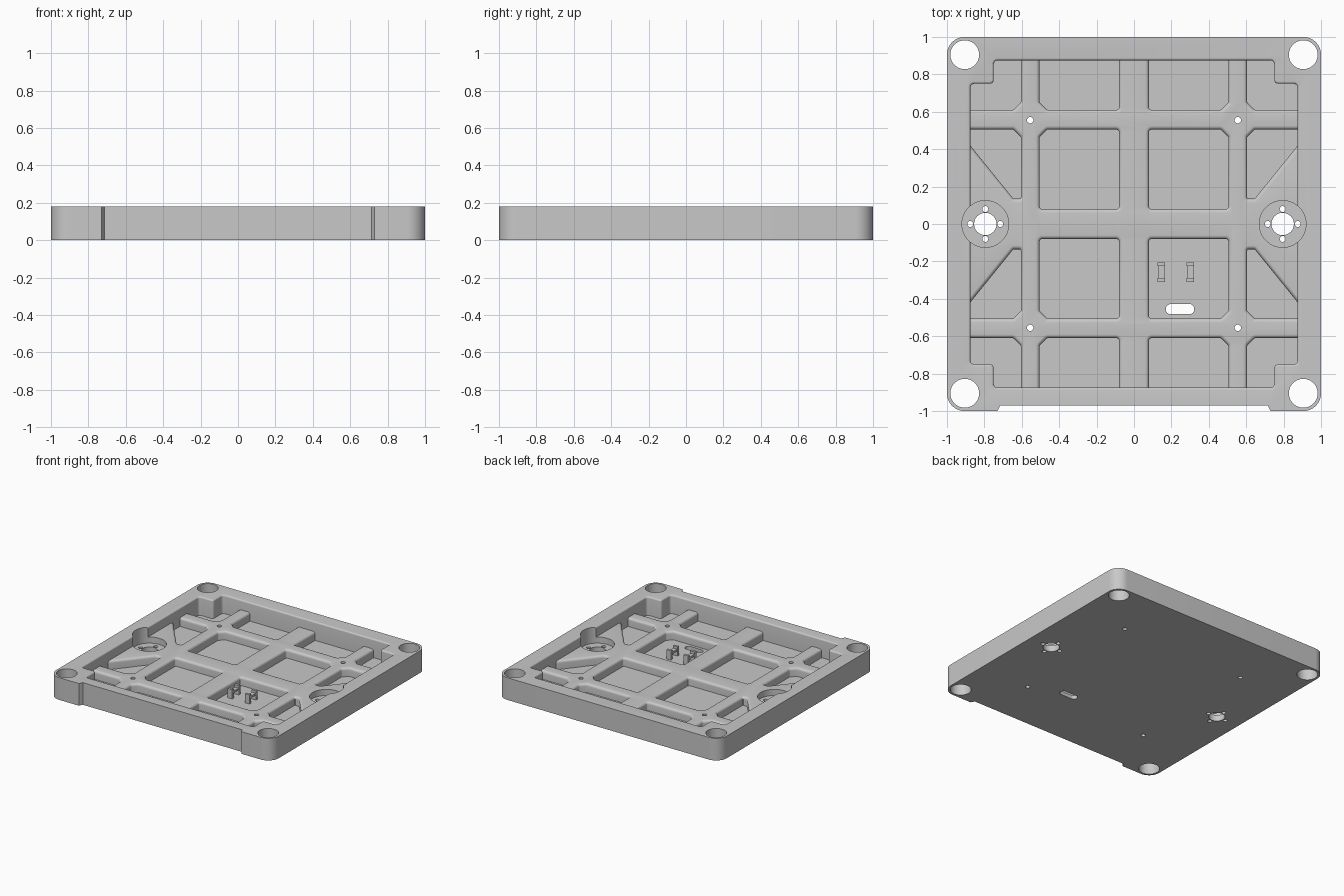
import bpy, bmesh, math
from mathutils import Vector

cube = bpy.data.objects.get("Cube")
if cube:
    bpy.data.objects.remove(cube, do_unlink=True)

TOP, RIB, FLOOR, ROUND = 0.18, 0.10, 0.03, 0.02

grey = bpy.data.materials.new("plain_grey")
grey.use_nodes = True
grey.diffuse_color = (0.58, 0.58, 0.58, 1)
grey.node_tree.nodes["Principled BSDF"].inputs["Base Color"].default_value = grey.diffuse_color


def rounded(points, radius, steps=4):
    """Round each corner of a closed outline with a tangent arc."""
    out, n = [], len(points)
    for i in range(n):
        p = Vector(points[i])
        a = (Vector(points[i - 1]) - p).normalized()
        b = (Vector(points[(i + 1) % n]) - p).normalized()
        half = a.angle(b) / 2
        centre = p + (a + b).normalized() * radius / math.sin(half)
        start = p + a * radius / math.tan(half) - centre
        end = p + b * radius / math.tan(half) - centre
        for k in range(steps + 1):
            out.append(centre + start.lerp(end, k / steps).normalized() * radius)
    return out


def grow(points, amount):
    """Offset a counter-clockwise outline outwards with mitred corners."""
    out, n = [], len(points)
    for i, p in enumerate(points):
        a = (p - points[i - 1]).normalized()
        b = (points[(i + 1) % n] - p).normalized()
        na, nb = Vector((a.y, -a.x)), Vector((b.y, -b.x))
        out.append(p + (na + nb) * amount / (1 + na.dot(nb)))
    return out


def circle(x, y, r, n=32):
    return [Vector((x + r * math.cos(math.tau * i / n),
                    y + r * math.sin(math.tau * i / n))) for i in range(n)]


def solid(name, rings, hidden=False):
    """Skin a stack of (outline, height) rings into a closed solid."""
    bm = bmesh.new()
    loops = [[bm.verts.new((p.x, p.y, z)) for p in pts] for pts, z in rings]
    n = len(loops[0])
    bm.faces.new(loops[0][::-1])
    bm.faces.new(loops[-1])
    for low, high in zip(loops, loops[1:]):
        for i in range(n):
            j = (i + 1) % n
            bm.faces.new((low[i], low[j], high[j], high[i]))
    bmesh.ops.recalc_face_normals(bm, faces=bm.faces)
    mesh = bpy.data.meshes.new(name)
    bm.to_mesh(mesh)
    bm.free()
    mesh.materials.append(grey)
    ob = bpy.data.objects.new(name, mesh)
    bpy.context.collection.objects.link(ob)
    ob.hide_render = hidden
    return ob


def prism(name, pts, z0, z1, hidden=False):
    return solid(name, [(pts, z0), (pts, z1)], hidden)


def flared(name, pts, z0, top, r):
    """Cutter whose mouth leaves a rounded-over edge at the given height."""
    rings = [(pts, z0)]
    for k in range(6):
        t = math.pi / 2 * k / 5
        rings.append((grow(pts, r * (1 - math.cos(t))), top - r + r * math.sin(t)))
    rings.append((rings[-1][0], top + 0.05))
    return solid(name, rings, True)


def mirrored(pts, sx, sy):
    out = [Vector((p[0] * sx, p[1] * sy)) for p in pts]
    return out[::-1] if sx * sy < 0 else out


def cut(target, cutters):
    for c in cutters:
        m = target.modifiers.new(c.name, 'BOOLEAN')
        m.operation, m.object, m.solver = 'DIFFERENCE', c, 'EXACT'
    bpy.context.view_layer.objects.active = target
    for name in [m.name for m in target.modifiers]:
        bpy.ops.object.modifier_apply(modifier=name)


QUADS = [(1, 1), (-1, 1), (-1, -1), (1, -1)]

# Outer frame: rounded corners and a shallow step along the front
body = []
for i, (sx, sy) in enumerate(QUADS):
    for k in range(13):
        a = math.pi / 2 * (i + k / 12)
        body.append(Vector((sx * 0.905 + 0.095 * math.cos(a), sy * 0.905 + 0.095 * math.sin(a))))
    if (sx, sy) == (-1, -1):
        body += [Vector(p) for p in ((-0.73, -1), (-0.715, -0.97), (0.715, -0.97), (0.73, -1))]
frame = prism("tray_frame", body, 0, TOP)

# Main recess with notched corners
recess = []
for sx, sy in QUADS:
    recess += mirrored([(0.875, 0.75), (0.75, 0.75), (0.75, 0.875)], sx, sy)
recess = rounded(recess, 0.02)
recess_cutter = flared("recess_cutter", recess, FLOOR, TOP, 0.012)

# Rib web fills the lower part of the recess, tucked into the frame walls
ribs = prism("rib_web", grow(recess, 0.01), FLOOR - 0.015, RIB)

# Pockets of one quarter, repeated in all four
quarter = {
    "centre": [(0.08, 0.08), (0.505, 0.08), (0.505, 0.465), (0.465, 0.505), (0.08, 0.505)],
    "end": [(0.08, 0.61), (0.465, 0.61), (0.505, 0.65), (0.505, 0.95), (0.08, 0.95)],
    "corner": [(0.645, 0.61), (0.95, 0.61), (0.95, 0.95), (0.605, 0.95), (0.605, 0.65)],
    "side": [(0.605, 0.135), (0.645, 0.135), (0.92, 0.475), (0.92, 0.505),
             (0.645, 0.505), (0.605, 0.465)],
}
pockets = []
for sx, sy in QUADS:
    for name, pts in quarter.items():
        r = 0.008 if name == "side" else 0.015
        outline = rounded(mirrored(pts, sx, sy), r, 3)
        pockets.append(flared(name + "_pocket_cutter", outline, 0, RIB, ROUND))

# Through holes, round mounting seats and the cable slot
holes, seats = [], []
for sx, sy in QUADS:
    holes.append(prism("corner_hole_cutter", circle(sx * 0.905, sy * 0.905, 0.077, 48), -0.1, 0.3, True))
    holes.append(prism("rib_hole_cutter", circle(sx * 0.555, sy * 0.555, 0.017, 16), -0.1, 0.3, True))
for s in (-1, 1):
    x = s * 0.795
    seats.append(prism("seat_cutter", circle(x, 0, 0.125, 64), 0.05, 0.3, True))
    holes.append(prism("seat_hole_cutter", circle(x, 0, 0.06), -0.1, 0.3, True))
    for dx, dy in ((1, 0), (0, 1), (-1, 0), (0, -1)):
        holes.append(prism("seat_screw_cutter", circle(x + dx * 0.08, dy * 0.08, 0.016, 16), -0.1, 0.3, True))
slot = rounded([(0.17, -0.482), (0.322, -0.482), (0.322, -0.428), (0.17, -0.428)], 0.025)
holes.append(prism("slot_cutter", slot, -0.1, 0.3, True))

cut(frame, [recess_cutter] + seats + holes)
cut(ribs, pockets + seats + holes)
for c in [recess_cutter] + pockets + seats + holes:
    bpy.data.objects.remove(c, do_unlink=True)


# Two small cable clips on the pocket floor
def block(name, x, y, w, d, z0, z1):
    pts = [Vector((x + i * w / 2, y + j * d / 2)) for i, j in ((-1, -1), (1, -1), (1, 1), (-1, 1))]
    return prism(name, pts, z0, z1)


for x in (0.145, 0.3):
    for y in (-0.215, -0.3):
        block("clip_post", x, y, 0.04, 0.02, FLOOR - 0.01, 0.105)
    block("clip_bridge", x, -0.2575, 0.034, 0.07, 0.07, 0.085)

# Smooth the rounded edges, keep the rest crisp
bpy.ops.object.select_all(action='DESELECT')
for ob in (frame, ribs):
    ob.select_set(True)
bpy.context.view_layer.objects.active = frame
bpy.ops.object.shade_smooth_by_angle(angle=math.radians(30))
